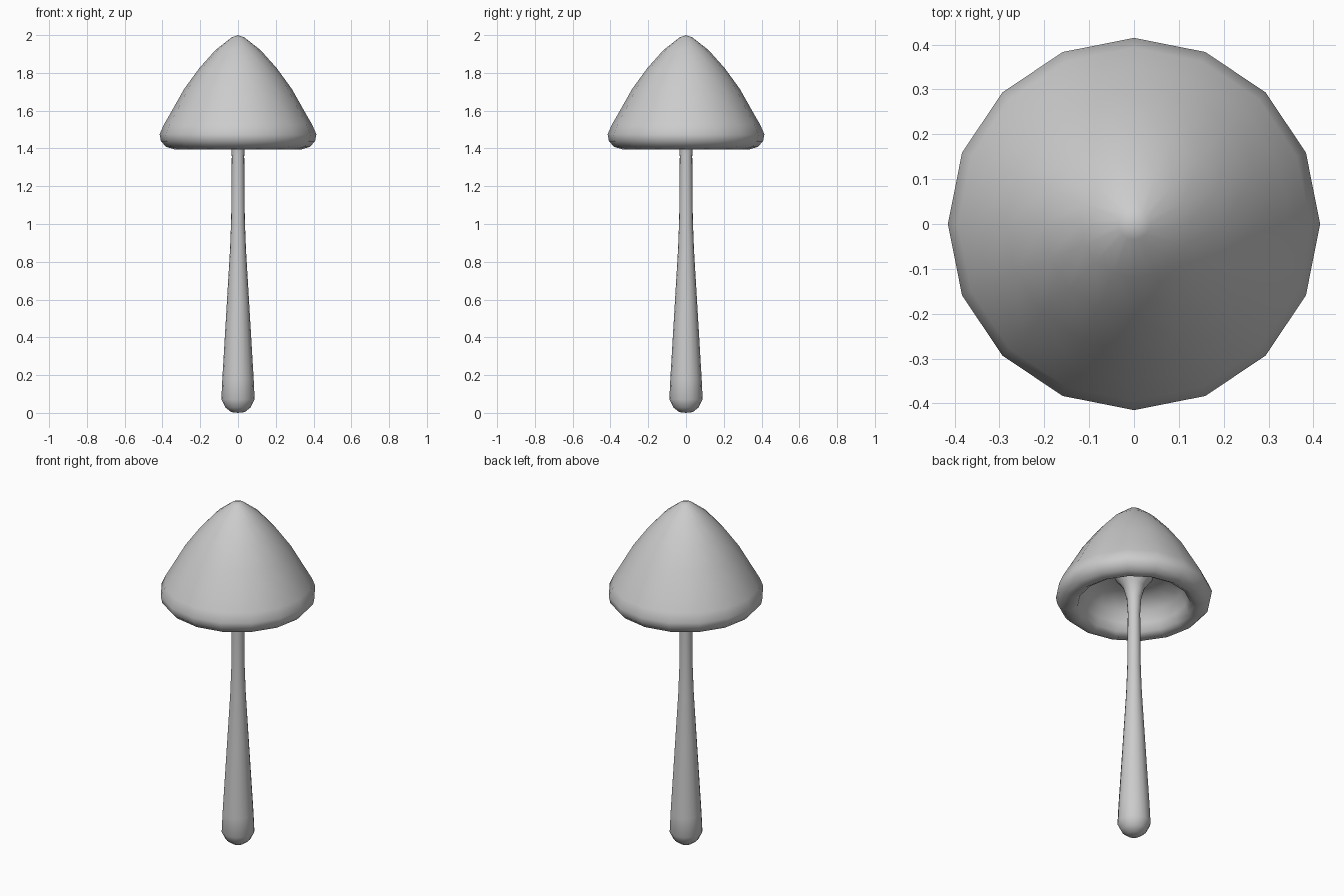
import bpy, bmesh
from math import cos, sin, pi

if "Cube" in bpy.data.objects:
    bpy.data.objects.remove(bpy.data.objects["Cube"])

SIDES = 16


def lathe(name, profile):
    """Revolve (radius, z) points about z; zero radius makes a pole."""
    bm = bmesh.new()
    rings = []
    for r, z in profile:
        if r == 0:
            rings.append([bm.verts.new((0, 0, z))] * SIDES)
        else:
            rings.append([bm.verts.new((r * cos(2 * pi * i / SIDES),
                                        r * sin(2 * pi * i / SIDES), z))
                          for i in range(SIDES)])
    for a, b in zip(rings, rings[1:]):
        for i in range(SIDES):
            j = (i + 1) % SIDES
            corners = list(dict.fromkeys((a[i], a[j], b[j], b[i])))
            bm.faces.new(corners).smooth = True
    bmesh.ops.recalc_face_normals(bm, faces=bm.faces)
    # open shells: make the pole face point away from the part
    bm.faces.ensure_lookup_table()
    pole = bm.faces[0]
    outward = 1 if profile[0][1] > profile[-1][1] else -1
    if pole.normal.z * outward < 0:
        bmesh.ops.reverse_faces(bm, faces=bm.faces)
    mesh = bpy.data.meshes.new(name)
    bm.to_mesh(mesh)
    bm.free()
    obj = bpy.data.objects.new(name, mesh)
    bpy.context.collection.objects.link(obj)
    return obj


# Cap: pointed bell, rolled rim and hollow underside
lathe("cap", [(0, 2.0), (0.035, 1.987), (0.12, 1.92), (0.205, 1.825),
              (0.285, 1.715), (0.35, 1.6), (0.393, 1.525), (0.415, 1.475),
              (0.408, 1.438), (0.38, 1.408), (0.335, 1.395),
              (0.30, 1.415), (0.285, 1.46), (0.26, 1.52),
              (0.19, 1.575), (0.10, 1.575)])

# Stem: rounded foot, long taper, flare into the cap
lathe("stem", [(0, 0), (0.035, 0.004), (0.066, 0.028), (0.088, 0.072),
               (0.083, 0.18), (0.058, 0.6), (0.042, 0.87), (0.036, 1.03),
               (0.033, 1.36), (0.039, 1.45), (0.058, 1.52), (0.10, 1.575)])
